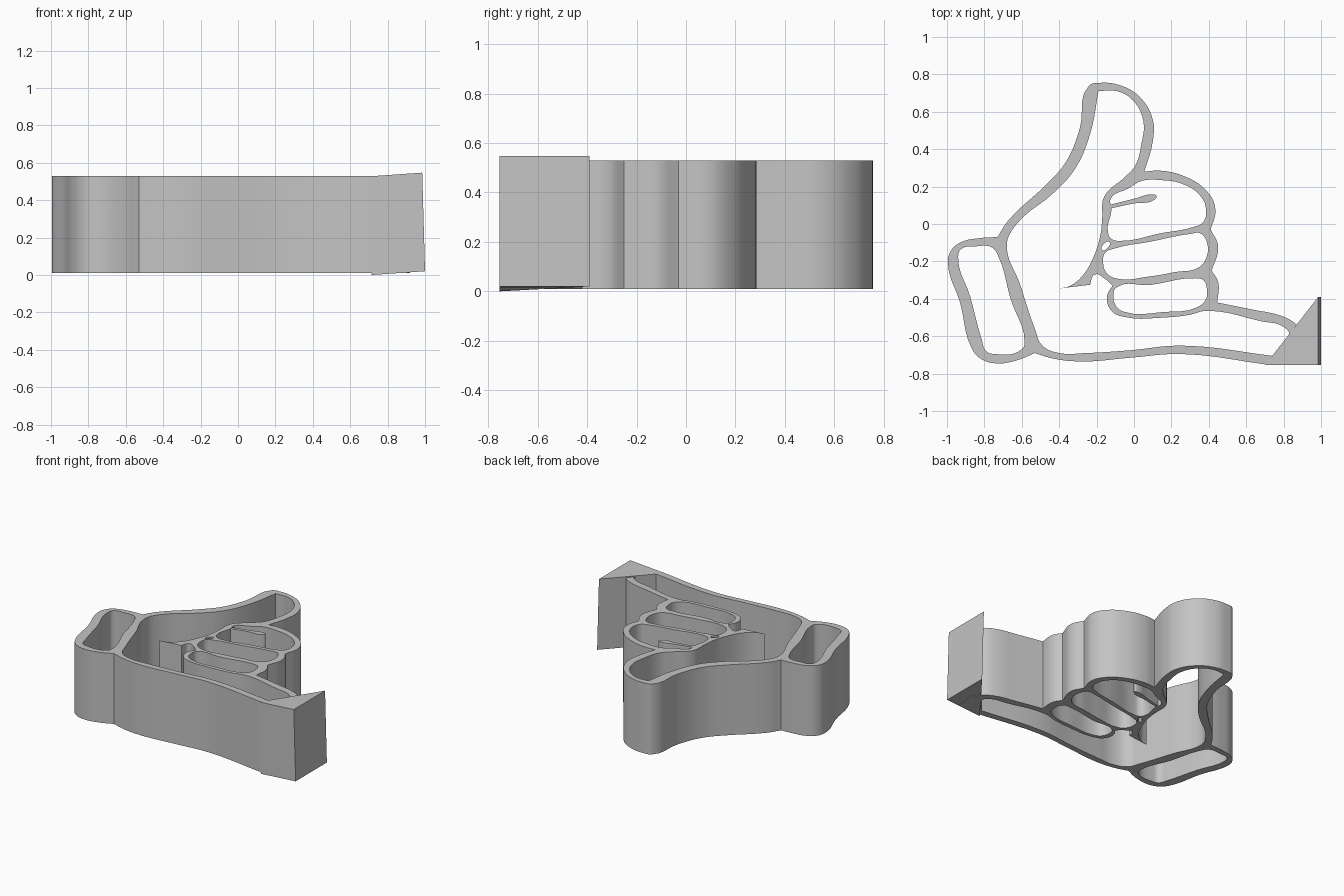
import bpy
import bmesh
from mathutils import Vector

cube = bpy.data.objects.get("Cube")
if cube:
    bpy.data.objects.remove(cube, do_unlink=True)

SHARP = "sharp"      # marks a profile point that stays a hard corner
UNIT = 0.01          # profiles are drawn in hundredths
BASE, TOP = 0.01, 0.53


def make_material(name, value):
    mat = bpy.data.materials.new(name)
    mat.use_nodes = True
    colour = (value, value, value, 1)
    mat.diffuse_color = colour
    mat.node_tree.nodes["Principled BSDF"].inputs["Base Color"].default_value = colour
    return mat


grey = make_material("plain grey", 0.55)


def add_object(name, data):
    obj = bpy.data.objects.new(name, data)
    bpy.context.scene.collection.objects.link(obj)
    return obj


def add_contour(curve, points):
    """Add one closed smooth contour; inner contours become openings."""
    spline = curve.splines.new("BEZIER")
    spline.bezier_points.add(len(points) - 1)
    spline.use_cyclic_u = True
    for knot, point in zip(spline.bezier_points, points):
        kind = "VECTOR" if SHARP in point else "AUTO"
        knot.handle_left_type = knot.handle_right_type = kind
        knot.co = Vector((point[0], point[1], 0)) * UNIT


def extrude_profile(name, contours):
    """Fill the contours, extrude them to full depth and return a clean mesh."""
    curve = bpy.data.curves.new(name + "_profile", "CURVE")
    curve.dimensions = "2D"
    curve.fill_mode = "BOTH"
    curve.resolution_u = 5
    curve.extrude = (TOP - BASE) / 2
    for points in contours:
        add_contour(curve, points)
    helper = add_object(name + "_profile", curve)
    bpy.context.view_layer.update()
    graph = bpy.context.evaluated_depsgraph_get()
    mesh = bpy.data.meshes.new_from_object(helper.evaluated_get(graph))
    bpy.data.objects.remove(helper, do_unlink=True)
    bpy.data.curves.remove(curve)

    bm = bmesh.new()
    bm.from_mesh(mesh)
    bmesh.ops.translate(bm, verts=bm.verts, vec=(0, 0, (TOP + BASE) / 2))
    bmesh.ops.remove_doubles(bm, verts=bm.verts, dist=0.0002)
    bmesh.ops.recalc_face_normals(bm, faces=bm.faces)
    bm.to_mesh(mesh)
    bm.free()
    mesh.materials.clear()
    mesh.materials.append(grey)
    obj = add_object(name, mesh)
    bpy.ops.object.select_all(action="DESELECT")
    obj.select_set(True)
    bpy.context.view_layer.objects.active = obj
    bpy.ops.object.shade_smooth_by_angle()
    return obj


# Outside edge: thumb, knuckles, forearm side, lower edge, cuff, wrist
outer_edge = [
    (-24, 74), (-18, 75.5), (-7, 74), (3, 68), (10, 56), (10, 44), (5.5, 28, SHARP),
    (14, 28.5), (27, 25.5), (39, 17.5), (43.5, 8), (41, -3, SHARP),
    (45, -12), (41.5, -25, SHARP), (45, -31), (44.5, -42, SHARP),
    (62, -45.5), (81, -50), (87, -54), (92, -62, SHARP), (90, -75, SHARP),
    (70, -75, SHARP), (25, -69.5), (-2, -71.5), (-28, -73.5), (-43, -72), (-53, -69, SHARP),
    (-63, -73), (-74, -74.5), (-82, -72), (-86.5, -67), (-93, -42),
    (-99.5, -21), (-98, -14.5), (-93, -10), (-82, -7.5), (-73, -7, SHARP),
    (-67.5, 1.5), (-46, 22), (-36.5, 33), (-29, 51),
]

# Cuff opening
cuff_opening = [
    (-92.5, -13.5), (-85, -12), (-76, -12.5), (-72.7, -17), (-66, -40), (-58.5, -63),
    (-60, -67), (-74.5, -69.5), (-79, -68), (-81.5, -61.5), (-87.5, -39), (-94, -18),
]

# Palm opening: thumb inside, pointed crease, under the fingers, lower edge, wrist
palm_opening = [
    (-19, 71, SHARP), (-9, 71), (-0.5, 66), (5, 55), (4, 43), (0.5, 31), (-5, 25),
    (-16, 14.5), (-17, 3), (-17.8, -5), (-21, -16), (-27, -27), (-34, -33),
    (-40, -34.5, SHARP), (-23.5, -32.5, SHARP), (-21, -27), (-16, -29), (-11.5, -33, SHARP),
    (-14.5, -39), (-12, -46.5), (-5, -49.7), (16, -50), (30, -48.5), (38, -46.5),
    (68, -52), (80, -55), (83, -59), (74, -70.5, SHARP), (25, -65), (-2, -67.5),
    (-26, -69), (-40, -69), (-49, -65), (-53, -56), (-61, -32), (-68, -11),
    (-63.5, -1), (-42, 17.5), (-31.5, 29.5), (-23.5, 48),
]

# Finger openings, from the top finger down
index_opening = [
    (-12.5, 13.5), (-3, 19), (4, 23), (14, 23.5), (27, 21), (35.5, 15), (38.5, 8),
    (37, 1), (32, -1.5), (14, -5), (-7, -9), (-12, -8), (-14, -4), (-12, 8),
]
middle_opening = [
    (-16.5, -20), (-15.5, -15.5), (-10, -13), (8.5, -9.5), (30, -5.3), (35.5, -5),
    (39, -10), (39, -17), (35, -23), (22, -25.7), (8.5, -28), (-10, -29), (-15, -25.7),
]
little_opening = [
    (-11, -38), (-9.5, -34), (8.5, -32.6), (32.5, -29), (37, -30), (39, -35),
    (38, -41), (32.5, -45), (16.5, -47), (-5, -47), (-9.5, -44),
]
crease_opening = [(-17, -14), (-16, -10.5), (-13, -9.8), (-14, -12.5)]

extrude_profile("hand_frame", [
    outer_edge, cuff_opening, palm_opening,
    index_opening, middle_opening, little_opening, crease_opening,
])

# Fingertip crease: thin tongue inside the top finger
extrude_profile("fingertip_crease", [[
    (-14, 8, SHARP), (0, 11), (11, 13), (12, 15), (10, 15.8), (0, 13.5), (-14, 10, SHARP),
]])

# Forearm end: slightly tilted triangular block
triangle = [(0.70, -0.755), (0.985, -0.755), (0.985, -0.39)]
LEAN, RISE, HEIGHT = 0.015, 0.02, 0.527
bm = bmesh.new()
lower = [bm.verts.new((x + LEAN, y, RISE * (x > 0.9))) for x, y in triangle]
upper = [bm.verts.new((x, y, RISE * (x > 0.9) + HEIGHT)) for x, y in triangle]
bm.faces.new(lower)
bm.faces.new(upper)
for i in range(len(triangle)):
    j = (i + 1) % len(triangle)
    bm.faces.new((lower[i], lower[j], upper[j], upper[i]))
bmesh.ops.recalc_face_normals(bm, faces=bm.faces)
block = bpy.data.meshes.new("forearm_end_block")
bm.to_mesh(block)
bm.free()
block.materials.append(grey)
add_object("forearm_end_block", block)
